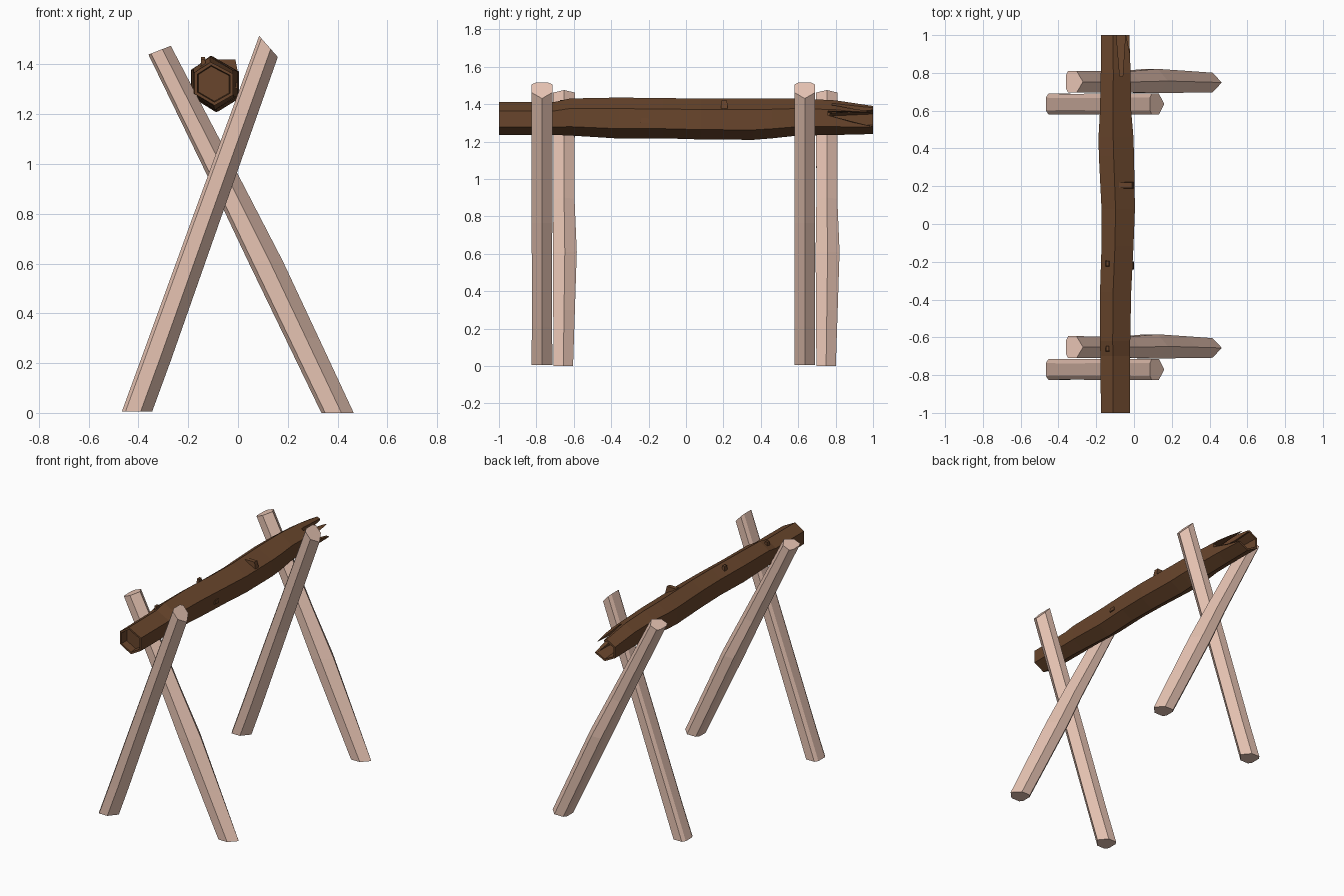
import bpy, bmesh
from mathutils import Vector

if "Cube" in bpy.data.objects:
    bpy.data.objects.remove(bpy.data.objects["Cube"])


def material(name, rgb):
    m = bpy.data.materials.new(name)
    m.diffuse_color = (*rgb, 1)
    m.use_nodes = True
    m.node_tree.nodes["Principled BSDF"].inputs["Base Color"].default_value = m.diffuse_color
    return m


PALE = material("pale_wood", (0.8, 0.55, 0.45))
BARK = material("dark_bark", (0.14, 0.06, 0.025))


def loft(name, rings, mat):
    """Closed flat-shaded solid through a list of equal-length point rings."""
    bm = bmesh.new()
    vs = [[bm.verts.new(p) for p in r] for r in rings]
    n = len(rings[0])
    for a, b in zip(vs, vs[1:]):
        for i in range(n):
            j = (i + 1) % n
            bm.faces.new((a[i], a[j], b[j], b[i]))
    bm.faces.new(vs[0])
    bm.faces.new(vs[-1])
    bmesh.ops.recalc_face_normals(bm, faces=bm.faces)
    me = bpy.data.meshes.new(name)
    bm.to_mesh(me)
    bm.free()
    me.materials.append(mat)
    ob = bpy.data.objects.new(name, me)
    bpy.context.collection.objects.link(ob)
    return ob


# Legs: hewn poles, ridge on the +x side, flat back with small chamfers
LEG_SECTION = [(0, -.6), (.12, -1), (.62, -1), (1, 0), (.62, 1), (.12, 1), (0, .6)]


def leg(name, y, stations):
    rings = []
    for xl, zl, xr, zr, half, dy in stations:
        left, right = Vector((xl, 0, zl)), Vector((xr, 0, zr))
        ring = []
        for u, v in LEG_SECTION:
            p = left.lerp(right, u)
            p.y = y + dy + v * half
            ring.append(p)
        rings.append(ring)
    return loft(name, rings, PALE)


LEG_A = [(-.467, .005, -.345, .005, .056, 0), (-.392, .21, -.27, .21, .054, 0),
         (-.19, .765, -.075, .765, .055, 0), (.085, 1.515, .16, 1.43, .056, 0)]
LEG_B = [(.335, 0, .465, 0, .052, -.004), (.19, .3, .325, .3, .058, 0),
         (.04, .61, .18, .61, .064, .004), (-.09, .885, .03, .9, .056, 0),
         (-.36, 1.44, -.27, 1.475, .058, 0)]

for label, off in (("front", 0), ("back", 1.405)):
    leg(label + "_leg_right_leaning", -.77 + off, LEG_A)
    leg(label + "_leg_left_leaning", -.652 + off, LEG_B)

# Log: six-sided trunk with varying thickness along y
HEX = [(.52, 0), (1, .24), (1, .73), (.42, 1), (0, .76), (0, .27)]


def hex_ring(y, x0, x1, z0, z1, s=1.0):
    return [((x0 + x1) / 2 + (x1 - x0) * (u - .5) * s, y,
             (z0 + z1) / 2 + (z1 - z0) * (v - .5) * s) for u, v in HEX]


LOG = [(-1, -.175, -.02, 1.235, 1.41), (-.7, -.178, -.02, 1.235, 1.412),
       (-.62, -.18, -.02, 1.232, 1.43), (-.36, -.18, -.015, 1.216, 1.435),
       (-.12, -.172, -.003, 1.217, 1.432), (.08, -.172, .005, 1.211, 1.43),
       (.36, -.186, 0, 1.209, 1.43), (.46, -.188, -.003, 1.217, 1.43),
       (.6, -.18, -.015, 1.232, 1.43), (.8, -.176, -.018, 1.235, 1.42),
       (1, -.175, -.025, 1.24, 1.39)]
log = loft("log", [hex_ring(*s) for s in LOG], BARK)


def cut(ob, name, rings):
    cutter = loft(name, rings, BARK)
    cutter.hide_render = True
    mod = ob.modifiers.new(name, "BOOLEAN")
    mod.operation = "DIFFERENCE"
    mod.solver = "EXACT"
    mod.object = cutter
    bpy.context.view_layer.objects.active = ob
    bpy.ops.object.modifier_apply(modifier=name)
    bpy.data.objects.remove(cutter)


# Hollow front end, deep tapering hollow at the broken back end
cut(log, "front_hollow", [hex_ring(-1.02, *LOG[0][1:], .86),
                          hex_ring(-.95, *LOG[0][1:], .8)])
cut(log, "back_hollow", [hex_ring(1.02, *LOG[-1][1:], .84),
                         hex_ring(.77, *LOG[-1][1:], .55)])
# Split in the right side that leaves an upper and a lower splinter
cut(log, "side_split", [[(-.09, .76, 1.335), (.05, .76, 1.345), (.05, .76, 1.37), (-.09, .76, 1.355)],
                        [(-.09, 1.02, 1.28), (.05, 1.02, 1.27), (.05, 1.02, 1.372), (-.09, 1.02, 1.35)]])
# Smaller split along the top
cut(log, "top_split", [[(-.075, .78, 1.34), (-.06, .78, 1.34), (-.06, .78, 1.46), (-.075, .78, 1.46)],
                       [(-.095, 1.02, 1.34), (-.045, 1.02, 1.34), (-.045, 1.02, 1.46), (-.095, 1.02, 1.46)]])


# Small bark knots
def knot(name, loc, size):
    (x, y, z), (a, b, c) = loc, size
    rings = [[(x + a * s * u, y + b * s * v, z + c * k) for u, v in
              ((-1, -1), (1, -1), (1, 1), (-1, 1))] for s, k in ((1, -1), (.8, 1))]
    loft(name, rings, BARK)


knot("knot_top_middle", (-.14, -.21, 1.415), (.01, .016, .016))
knot("knot_top_front", (-.14, -.66, 1.405), (.01, .016, .016))
knot("knot_side", (-.01, -.22, 1.315), (.009, .022, .012))
knot("bark_fold", (-.045, .205, 1.398), (.043, .018, .022))
knot("bark_chip", (-.066, .445, 1.396), (.008, .022, .005))
